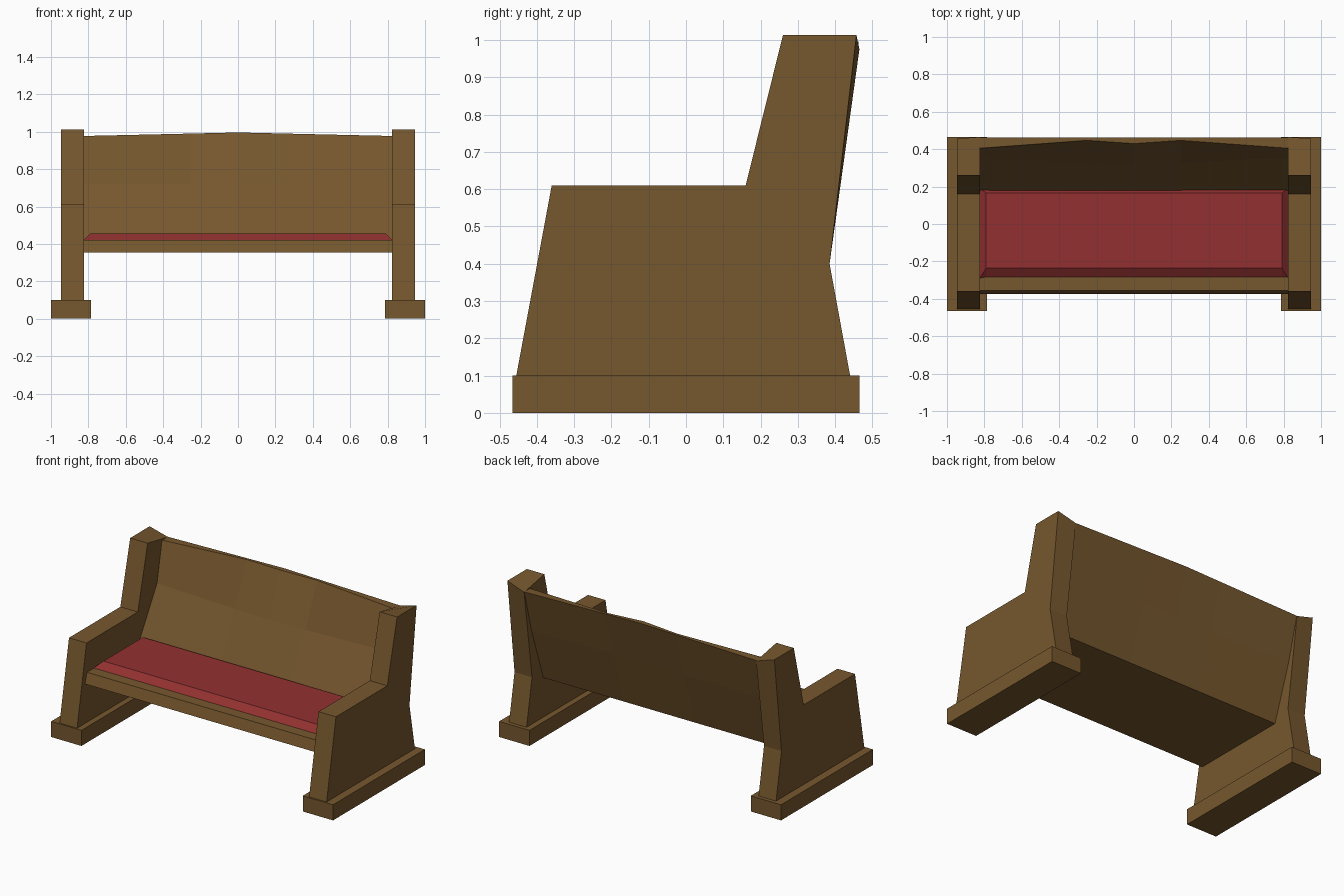
import bpy, bmesh

if "Cube" in bpy.data.objects:
    bpy.data.objects.remove(bpy.data.objects["Cube"])


def material(name, rgb):
    m = bpy.data.materials.new(name)
    m.diffuse_color = (*rgb, 1)
    m.use_nodes = True
    m.node_tree.nodes["Principled BSDF"].inputs["Base Color"].default_value = m.diffuse_color
    return m


wood = material("wood", (0.18, 0.095, 0.027))
red = material("red_fabric", (0.29, 0.03, 0.03))


def loft(name, sections, mat, mirror=False):
    """Skin a row of closed (x, [(y, z), ...]) sections and cap both ends."""
    bm = bmesh.new()
    rings = [[bm.verts.new((x, y, z)) for y, z in pts] for x, pts in sections]
    n = len(rings[0])
    for a, b in zip(rings, rings[1:]):
        for i in range(n):
            j = (i + 1) % n
            bm.faces.new((a[i], a[j], b[j], b[i]))
    bm.faces.new(rings[0])
    bm.faces.new(rings[-1])
    bmesh.ops.recalc_face_normals(bm, faces=bm.faces)
    mesh = bpy.data.meshes.new(name)
    bm.to_mesh(mesh)
    bm.free()
    mesh.materials.append(mat)
    ob = bpy.data.objects.new(name, mesh)
    bpy.context.collection.objects.link(ob)
    if mirror:
        ob.modifiers.new("mirror", 'MIRROR').use_axis[0] = True
    return ob


# Feet
foot = [(-0.465, 0), (0.465, 0), (0.465, 0.1), (-0.465, 0.1)]
loft("feet", [(0.785, foot), (1.0, foot)], wood, mirror=True)

# End panels: arm and back post in one, inner rear top corner dropped
lower = [(0.44, 0.1), (-0.455, 0.1), (-0.36, 0.61), (0.16, 0.61), (0.26, 1.013)]
outer = lower + [(0.457, 1.013), (0.385, 0.4)]
inner = lower + [(0.465, 0.975), (0.385, 0.4)]
loft("end_panels", [(0.823, inner), (0.947, outer)], wood, mirror=True)

# Seat board with a sloped front edge
board = [(-0.375, 0.353), (0.27, 0.353), (0.25, 0.42), (-0.355, 0.42)]
loft("seat", [(-0.825, board), (0.825, board)], wood)

# Cushion with bevelled edges
base = [(-0.29, 0.415), (0.19, 0.415), (0.19, 0.42), (-0.29, 0.42)]
top = [(-0.29, 0.415), (0.19, 0.415), (0.165, 0.455), (-0.235, 0.455)]
loft("cushion", [(-0.825, base), (-0.79, top), (0.79, top), (0.825, base)], red)


# Backrest: bowed at the ends, thinner and higher in the middle
def back(front_mid, front_top, rear_mid, z_top):
    return [(0.165, 0.4), (front_mid, 0.72), (front_top, z_top),
            (0.463, z_top), (rear_mid, 0.7), (0.27, 0.353)]


end = back(0.355, 0.405, 0.39, 0.977)
side = back(0.325, 0.447, 0.375, 0.99)
centre = back(0.32, 0.43, 0.375, 0.996)
loft("backrest", [(-0.825, end), (-0.25, side), (0, centre),
                  (0.25, side), (0.825, end)], wood)
